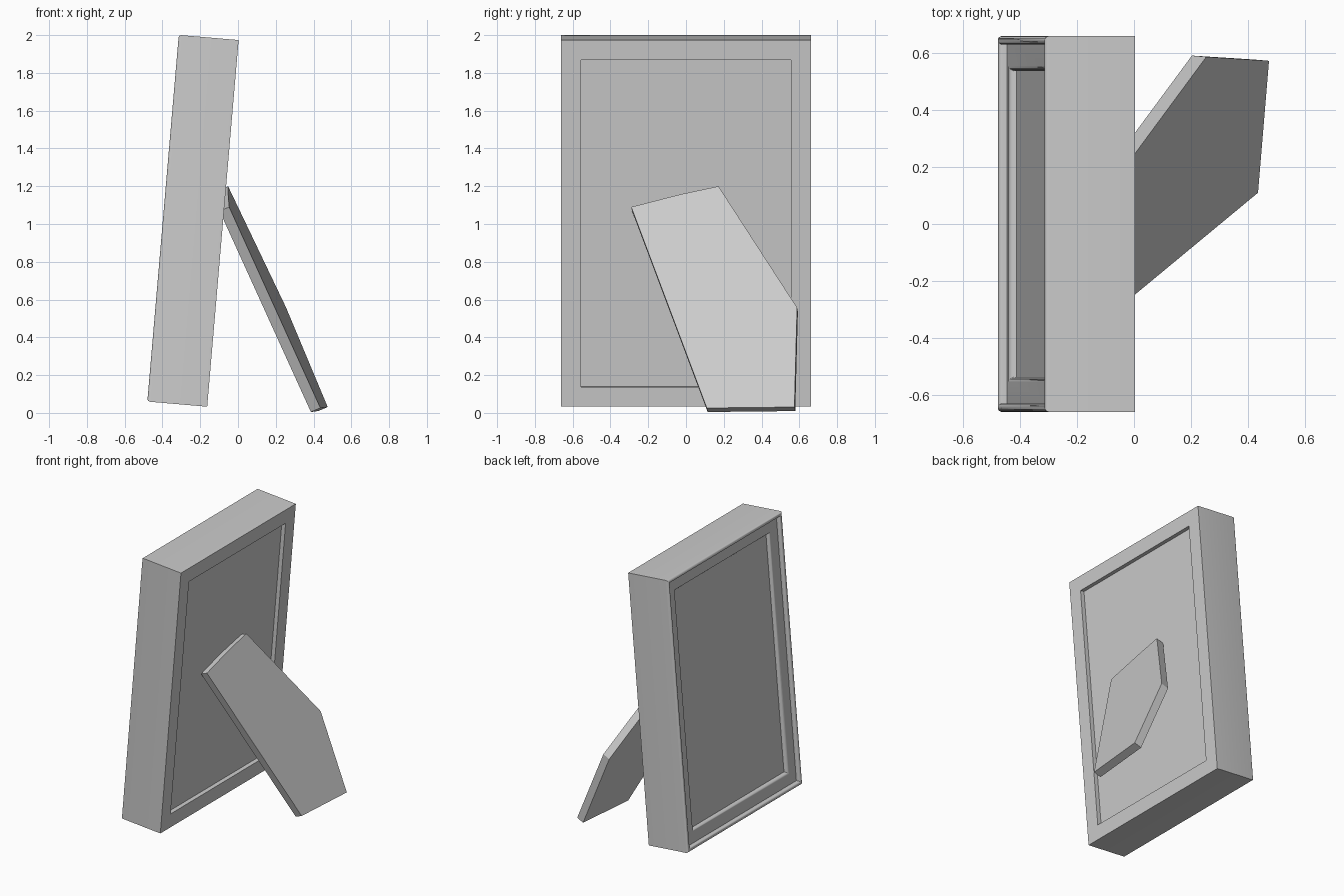
import bpy, bmesh
from math import sin, cos, pi, radians
from mathutils import Matrix, Vector

if "Cube" in bpy.data.objects:
    bpy.data.objects.remove(bpy.data.objects["Cube"])

W, H, DEPTH = 0.661, 0.974, 0.318   # half width, half height, thickness


def finish(name, bm, smooth=False):
    bmesh.ops.recalc_face_normals(bm, faces=bm.faces)
    me = bpy.data.meshes.new(name)
    bm.to_mesh(me)
    bm.free()
    ob = bpy.data.objects.new(name, me)
    bpy.context.collection.objects.link(ob)
    bpy.context.view_layer.objects.active = ob
    ob.select_set(True)
    if smooth:
        bpy.ops.object.shade_smooth_by_angle(angle=radians(35))
    ob.select_set(False)
    return ob


def arc(co, cd, ro, rd, a0, a1, n):
    return [(co + ro * cos(a0 + (a1 - a0) * i / n),
             cd - rd * sin(a0 + (a1 - a0) * i / n)) for i in range(n + 1)]


# Leaning transform: local x = depth from picture face, z = height
lean = Matrix.Translation((-0.48, 0, 0.06)) @ Matrix.Rotation(radians(4.9), 4, 'Y')

# Frame moulding: (inset from outer edge, depth) swept round a rectangle
profile = [(0, DEPTH)]
profile += arc(0.015, 0.015, 0.015, 0.015, pi, 0, 8)         # rounded outer lip
profile += [(0.03, 0.03)]
profile += arc(0.105, 0.055, 0.018, 0.025, pi / 2, 0, 5)     # rounded inner edge
profile += [(0.123, 0.08), (0.105, 0.08), (0.105, DEPTH)]
bm = bmesh.new()
rings = []
for sy, sz in ((-1, -1), (1, -1), (1, 1), (-1, 1)):
    rings.append([bm.verts.new((d, sy * (W - o), H + sz * (H - o))) for o, d in profile])
n = len(profile)
for k in range(4):
    a, b = rings[k], rings[(k + 1) % 4]
    for i in range(n):
        j = (i + 1) % n
        bm.faces.new((a[i], a[j], b[j], b[i]))
finish("frame", bm, True).matrix_world = lean

# Picture and backing board, recessed on both sides
bm = bmesh.new()
bmesh.ops.create_cube(bm, size=1)
d0, d1, o = 0.057, 0.288, 0.105
bmesh.ops.scale(bm, vec=(d1 - d0, 2 * (W - o), 2 * (H - o)), verts=bm.verts)
bmesh.ops.translate(bm, vec=((d0 + d1) / 2, 0, H), verts=bm.verts)
finish("backing_board", bm).matrix_world = lean

# Easel leg: outline (y, z) laid on a sloping plane, then thickened
outline = [(-0.29, 1.09), (-0.03, 1.157), (0.172, 1.2), (0.588, 0.558), (0.574, 0.031), (0.11, 0.026)]
normal = Vector((1, -0.088, 0.421)).normalized()
bm = bmesh.new()
outer = [Vector((0.475 + 0.088 * (y - 0.574) - 0.421 * (z - 0.031), y, z)) for y, z in outline]
top = [bm.verts.new(p) for p in outer]
low = [bm.verts.new(p - normal * 0.055) for p in outer]
bm.faces.new(top)
bm.faces.new(low[::-1])
for i in range(len(top)):
    j = (i + 1) % len(top)
    bm.faces.new((top[i], low[i], low[j], top[j]))
finish("easel_leg", bm)
